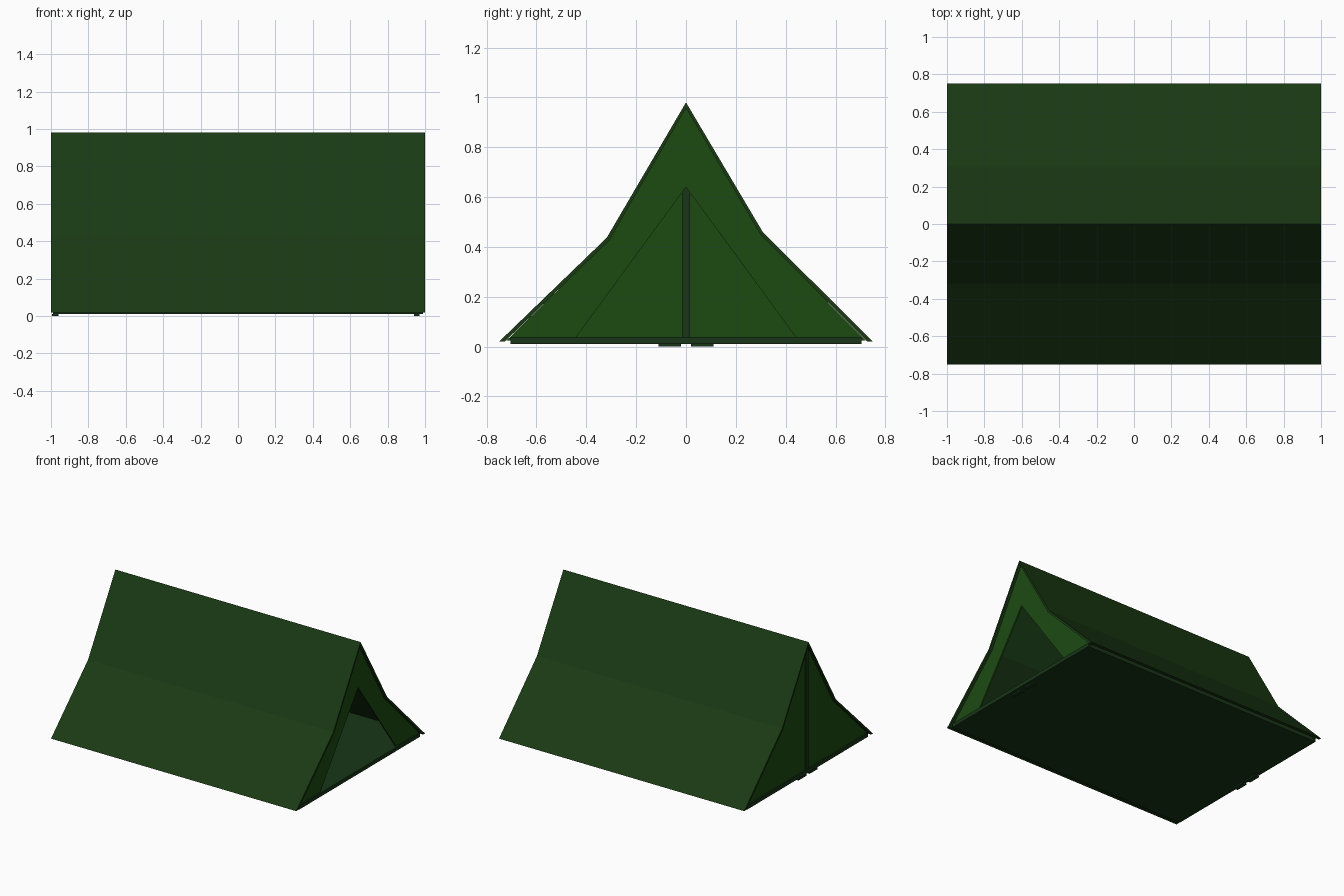
import bpy, bmesh
from mathutils import Vector

if "Cube" in bpy.data.objects:
    bpy.data.objects.remove(bpy.data.objects["Cube"])


def material(name, rgb):
    m = bpy.data.materials.new(name)
    m.diffuse_color = (*rgb, 1)
    m.use_nodes = True
    m.node_tree.nodes["Principled BSDF"].inputs["Base Color"].default_value = m.diffuse_color
    return m


canvas = material("roof_canvas", (0.010, 0.042, 0.007))
wall_cloth = material("wall_cloth", (0.012, 0.070, 0.006))
trim = material("trim_cloth", (0.009, 0.036, 0.009))


def prism(name, profile, x0, x1, mat):
    """Extrude a closed (y, z) outline from x0 to x1."""
    bm = bmesh.new()
    face = bm.faces.new([bm.verts.new((x0, y, z)) for y, z in profile])
    new = bmesh.ops.extrude_face_region(bm, geom=[face])["geom"]
    moved = [v for v in new if isinstance(v, bmesh.types.BMVert)]
    bmesh.ops.translate(bm, verts=moved, vec=Vector((x1 - x0, 0, 0)))
    bmesh.ops.recalc_face_normals(bm, faces=bm.faces)
    mesh = bpy.data.meshes.new(name)
    bm.to_mesh(mesh)
    bm.free()
    mesh.materials.append(mat)
    ob = bpy.data.objects.new(name, mesh)
    bpy.context.collection.objects.link(ob)
    return ob


def rect(y0, y1, z0, z1):
    return [(y0, z0), (y1, z0), (y1, z1), (y0, z1)]


# Roof: folded sheet with a flared skirt
outer = [(-0.75, 0.02), (-0.318, 0.437), (0, 0.98), (0.308, 0.46), (0.75, 0.02)]
inner = [(-0.728, 0.02), (-0.309, 0.425), (0, 0.957), (0.299, 0.449), (0.728, 0.02)]
prism("roof", outer + inner[::-1], -1, 1, canvas)

# Groundsheet
prism("floor", rect(-0.705, 0.705, 0.01, 0.038), -0.99, 0.99, trim)

# Entrance wall with an open triangular doorway
wall = [(-0.72, 0.025), (-0.311, 0.425), (0, 0.96), (0.301, 0.449), (0.72, 0.025)]
prism("entrance_wall", wall + [(0.45, 0.025), (0, 0.64), (-0.45, 0.025)],
      0.97, 0.98, wall_cloth)

# Closed rear wall and its full-height seam
prism("rear_wall", wall, -0.98, -0.97, wall_cloth)
prism("rear_seam", rect(-0.016, 0.016, 0.025, 0.94), -0.988, -0.962, trim)

# Small ground tabs under both ends
for end, x0, x1 in (("rear", -0.995, -0.96), ("entrance", 0.94, 0.97)):
    for side, s in (("left", -1), ("right", 1)):
        prism(f"{end}_tab_{side}", rect(*sorted((s * 0.02, s * 0.11)), 0, 0.012),
              x0, x1, trim)
